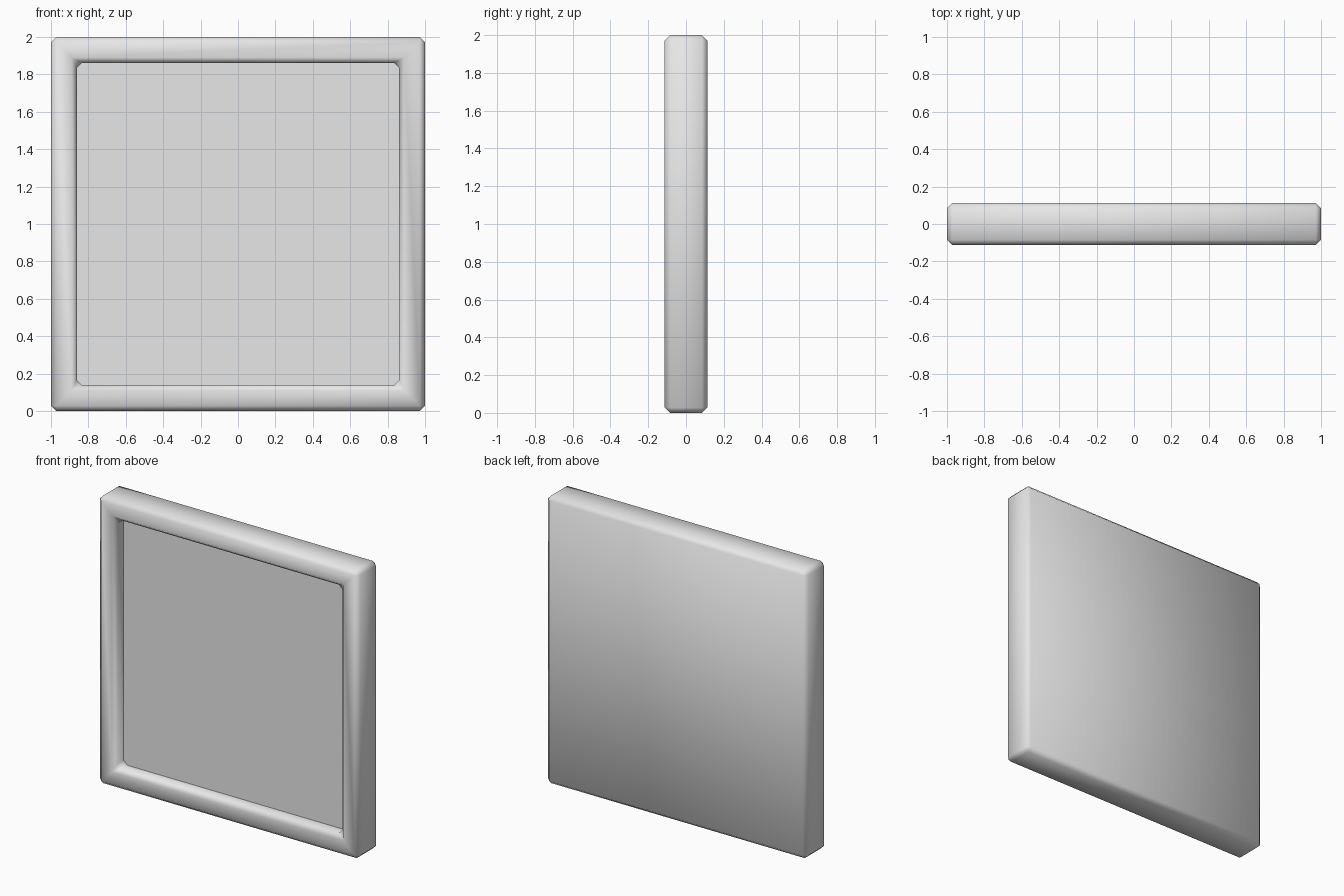
import bpy
import bmesh
from mathutils import Matrix

cube = bpy.data.objects.get("Cube")
if cube:
    bpy.data.objects.remove(cube, do_unlink=True)

SIZE, DEPTH = 2.0, 0.226
BORDER, RECESS, BEVEL = 0.195, 0.09, 0.028

grey = bpy.data.materials.new("light_grey")
grey.use_nodes = True
colour = (0.8, 0.8, 0.8, 1)
grey.diffuse_color = colour
grey.node_tree.nodes["Principled BSDF"].inputs["Base Color"].default_value = colour

# Square slab standing on the ground
bm = bmesh.new()
bmesh.ops.create_cube(bm, size=1, matrix=Matrix.Translation((0, 0, SIZE / 2))
                      @ Matrix.Diagonal((SIZE, DEPTH, SIZE, 1)))
bm.normal_update()

# Border around the front, then the sunken panel
panel = min(bm.faces, key=lambda f: f.calc_center_median().y)
bmesh.ops.inset_region(bm, faces=[panel], thickness=BORDER)
bmesh.ops.inset_region(bm, faces=[panel], thickness=0)
for v in panel.verts:
    v.co.y += RECESS
bm.normal_update()

# Chamfer every corner edge except where the panel meets the walls
edges = [e for e in bm.edges
         if e not in panel.edges[:] and e.calc_face_angle(0) > 0.5]
bmesh.ops.bevel(bm, geom=edges, offset=BEVEL, offset_type='OFFSET',
                segments=1, profile=0.5, affect='EDGES', clamp_overlap=True)
bm.normal_update()

# Smooth shading, with a crisp line around the panel
for f in bm.faces:
    f.smooth = True
floor = [f for f in bm.faces
         if abs(f.calc_center_median().y + DEPTH / 2 - RECESS) < 0.001
         and f.normal.y < -0.99]
for f in floor:
    for e in f.edges:
        e.smooth = False

mesh = bpy.data.meshes.new("framed_panel")
bm.to_mesh(mesh)
bm.free()
mesh.materials.append(grey)
bpy.context.collection.objects.link(bpy.data.objects.new("framed_panel", mesh))
